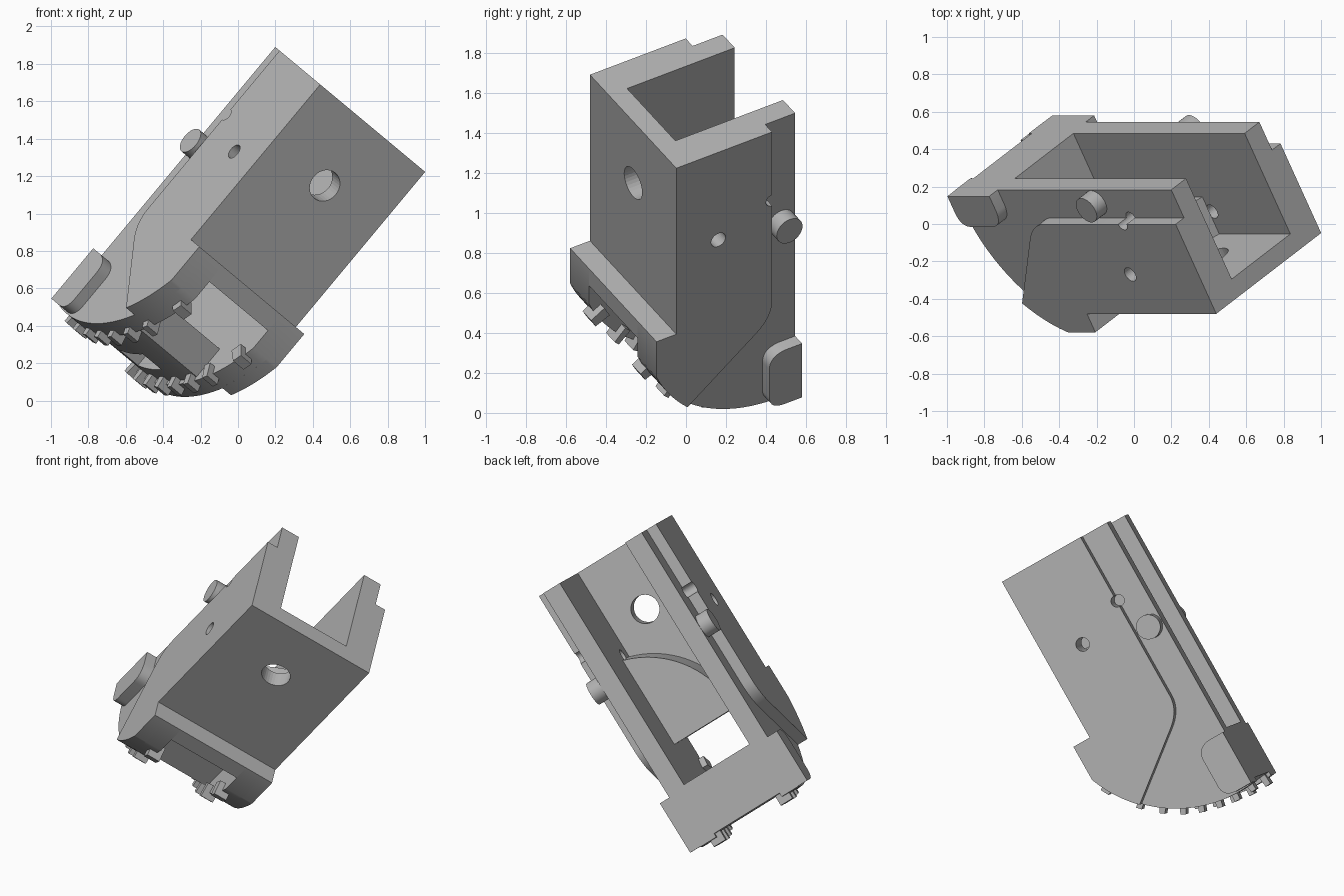
import bpy, bmesh, math
from mathutils import Matrix, Vector

old = bpy.data.objects.get("Cube")
if old:
    bpy.data.objects.remove(old, do_unlink=True)

grey = bpy.data.materials.new("plain_grey")
grey.use_nodes = True
colour = (0.45, 0.45, 0.45, 1)
grey.diffuse_color = colour
grey.node_tree.nodes["Principled BSDF"].inputs["Base Color"].default_value = colour

# Tilted frame: x = width, y = depth (front to back), z = channel length
length = Vector((0.64, 0, 0.768)).normalized()
width = Vector((0.661, 0.509, -0.551))
width = (width - width.dot(length) * length).normalized()
depth = length.cross(width)
HALF, STEP, INNER = 0.424, 0.356, 0.237
frame = Matrix((width, depth, length)).transposed().to_4x4()
frame.translation = Vector((0.44, -0.48, 1.69)) + width * HALF


def prism(name, points, lo, hi, axis="x"):
    """Extrude a profile: (depth, length) along x, or (width, length) along y."""
    bm = bmesh.new()

    def place(p, t):
        return (t, p[0], p[1]) if axis == "x" else (p[0], t, p[1])

    ends = [[bm.verts.new(place(p, t)) for p in points] for t in (lo, hi)]
    bm.faces.new(ends[0])
    bm.faces.new(ends[1])
    n = len(points)
    for i in range(n):
        j = (i + 1) % n
        bm.faces.new((ends[0][i], ends[0][j], ends[1][j], ends[1][i]))
    bmesh.ops.recalc_face_normals(bm, faces=bm.faces)
    mesh = bpy.data.meshes.new(name)
    bm.to_mesh(mesh)
    bm.free()
    mesh.materials.append(grey)
    ob = bpy.data.objects.new(name, mesh)
    bpy.context.collection.objects.link(ob)
    ob.matrix_world = frame
    return ob


def sided(name, points, a, b, side):
    label = "left_" if side > 0 else "right_"
    return prism(label + name, points, *sorted((a * side, b * side)))


def circle(cx, cy, r, n=32):
    return [(cx + r * math.cos(2 * math.pi * i / n), cy + r * math.sin(2 * math.pi * i / n))
            for i in range(n)]


def rect(a, b, c, d):
    return [(a, c), (b, c), (b, d), (a, d)]


def cut(ob, *cutters):
    for c in cutters:
        c.hide_render = True
        c.hide_viewport = True
        mod = ob.modifiers.new("cut", "BOOLEAN")
        mod.operation = "DIFFERENCE"
        mod.object = c


# Rounded nose shared by the walls, teeth and rear block
CD, CL, RAD = 0.62, -1.02, 0.79


def on_nose(angle, r=RAD):
    return (CD - r * math.sin(angle), CL - r * math.cos(angle))


def nose(d0, d1, r=RAD, n=24):
    a, b = (math.asin((CD - d) / r) for d in (d0, d1))
    return [on_nose(a + (b - a) * i / n, r) for i in range(n + 1)]


def bend(p0, p1, p2, n=10):
    """Rounded corner from p0 to p2 around p1."""
    p0, p1, p2 = map(Vector, (p0, p1, p2))
    return [tuple(p0.lerp(p1, i / n).lerp(p1.lerp(p2, i / n), i / n)) for i in range(n + 1)]


lip = [(-0.115, -1.08), (0, -1.08)]
wall_profile = [(0, 0), (0.73, 0)] + nose(0.73, -0.115) + lip
cheek_profile = ([(0, 0), (0.556, 0)] + bend((0.556, -1.1), (0.556, -1.2), (0.46, -1.275))
                 + nose(0.065, -0.115) + lip)
lug_profile = ([(0.73, -1.8), (0.73, -1.45)] + bend((0.63, -1.45), (0.54, -1.46), (0.54, -1.54))
               + bend((0.54, -1.72), (0.54, -1.8), (0.63, -1.8)))

smooth = []

# Holes
bolt_hole = prism("bolt_hole_cutter", circle(0.244, -0.57, 0.042), -0.6, 0.6)
web_hole = prism("web_hole_cutter", circle(0, -0.4, 0.088), -0.3, 0.3, "y")

for side in (-1, 1):
    # Side walls with raised outer cheeks
    wall = sided("wall", wall_profile, INNER, STEP, side)
    cheek = sided("cheek", cheek_profile, STEP - 0.01, HALF, side)
    notch = sided("notch_cutter", circle(0.556, -0.445, 0.035), 0.31, 0.5, side)
    cut(wall, bolt_hole, notch)
    cut(cheek, bolt_hole, notch)
    # Guide pin and lug
    pin = sided("guide_pin", circle(0.65, -0.675, 0.075), STEP - 0.02, 0.437, side)
    lug = sided("lug", lug_profile, STEP - 0.01, HALF, side)
    smooth += [wall, cheek, pin, lug]
    # Gripping teeth along the nose rim
    for i, deg in enumerate((-5, 3, 11, 19, 27, 36, 46, 62)):
        a, h = math.radians(deg), (0.045 if deg > 60 else 0.028)
        quad = [on_nose(a - h, 0.74), on_nose(a + h, 0.74),
                on_nose(a + h * 0.75, 0.83), on_nose(a - h * 0.75, 0.83)]
        sided("tooth_%d" % (i + 1), quad, 0.2, 0.285, side)

# Front web and its lower lip
web = prism("front_web", rect(0, 0.105, 0, -1.19), -INNER, INNER)
cut(web, web_hole)
prism("front_lip", rect(-0.115, 0.01, -1.08, -1.19), -INNER, INNER)

# Raised curved pad inside the channel
cx, cl, r = 0.406, -1.17, 0.6
start, end = math.acos((INNER - cx) / r), math.pi
arc = [(cx + r * math.cos(start + (end - start) * i / 20),
        cl + r * math.sin(start + (end - start) * i / 20)) for i in range(21)]
pad = prism("curved_pad", arc + [(arc[-1][0], -1.19), (INNER, -1.19)], 0.1, 0.335, "y")

# Rear block joining the walls, with a slot in its underside
block = prism("rear_block", [(0.73, -1.43)] + nose(0.73, 0.15, 0.765) + [(0.15, -1.43)],
              -INNER, INNER)
slot = prism("slot_cutter", rect(0.3, 0.52, -1.66, -2), -0.02, 0.13)
cut(block, slot)
# Rear face bridges the full channel width
smooth += [pad, block]

bpy.ops.object.select_all(action="DESELECT")
for ob in smooth:
    ob.select_set(True)
bpy.context.view_layer.objects.active = smooth[0]
bpy.ops.object.shade_smooth_by_angle(angle=math.radians(30))
